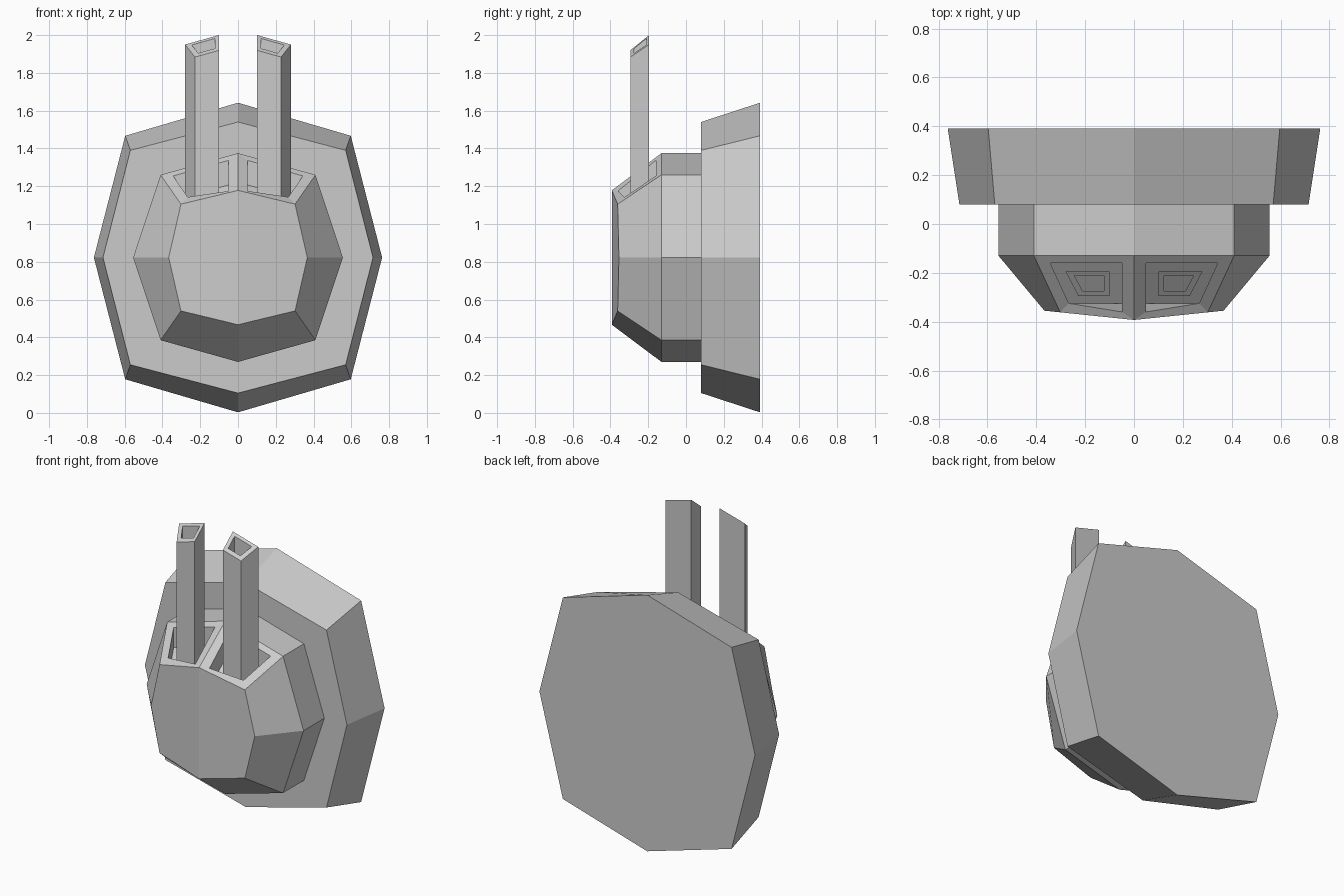
import bpy, bmesh

if "Cube" in bpy.data.objects:
    bpy.data.objects.remove(bpy.data.objects["Cube"])

SLOPE_X, SLOPE_Y = -0.28, 0.809


def on_slope(pts, lift=0.0):
    """Place (x, y) points on the sloping top facet, raised by lift."""
    return [(x, y, 1.375 + SLOPE_X * x + SLOPE_Y * (y + 0.13) + lift) for x, y in pts]


def bridge(bm, a, b, closed=True):
    n = len(a)
    for i in range(n if closed else n - 1):
        j = (i + 1) % n
        bm.faces.new((a[i], a[j], b[j], b[i]))


def finish(bm, name):
    """Mirror the right half across x = 0 and make it an object."""
    bmesh.ops.mirror(bm, geom=bm.verts[:] + bm.edges[:] + bm.faces[:],
                     axis='X', merge_dist=0.0)
    bmesh.ops.remove_doubles(bm, verts=bm.verts, dist=0.0005)
    bmesh.ops.recalc_face_normals(bm, faces=bm.faces)
    me = bpy.data.meshes.new(name)
    bm.to_mesh(me)
    bm.free()
    ob = bpy.data.objects.new(name, me)
    bpy.context.collection.objects.link(ob)


bm = bmesh.new()


def ring(top, tx, tz, mx, y, y_mid=None):
    """Right half of an eight-sided ring, from the top point to the bottom point."""
    c = 0.8225
    pts = [(0, top), (tx, tz), (mx, c), (tx, 2 * c - tz), (0, 2 * c - top)]
    y_mid = y if y_mid is None else y_mid
    return [bm.verts.new((x, y_mid + (y - y_mid) * x / mx, z)) for x, z in pts]


# Stepped housing: flange, body, tapered nose
rings = [ring(1.642, 0.597, 1.467, 0.763, 0.392),
         ring(1.54, 0.57, 1.39, 0.715, 0.08),
         ring(1.375, 0.41, 1.26, 0.555, 0.08),
         ring(1.375, 0.41, 1.26, 0.555, -0.13),
         ring(1.178, 0.302, 1.105, 0.367, -0.355, -0.393)]
for a, b in zip(rings[:-2], rings[1:-1]):
    bridge(bm, a, b, closed=False)
bridge(bm, rings[3][1:], rings[4][1:], closed=False)
bm.faces.new(rings[0])
bm.faces.new(rings[4])

# Pocket in the top facet, with a hollow stack rising from its floor
mouth = [(0.05, -0.16), (0.343, -0.16), (0.267, -0.325), (0.05, -0.36)]
floor = mouth[:3] + [(0.05, -0.325)]
outer = [(0.1, -0.195), (0.28, -0.195), (0.228, -0.295), (0.1, -0.295)]
inner = [(0.123, -0.21), (0.245, -0.21), (0.21, -0.275), (0.123, -0.275)]
loops = [[rings[3][0], rings[3][1], rings[4][1], rings[4][0]]]
for pts, lift in ((mouth, 0), (floor, -0.13), (outer, -0.13),
                  (outer, 0.706), (inner, 0.706), (inner, 0.556)):
    loops.append([bm.verts.new(p) for p in on_slope(pts, lift)])
for a, b in zip(loops[:-1], loops[1:]):
    bridge(bm, a, b)
bm.faces.new(loops[-1])

finish(bm, "housing_with_stacks")
